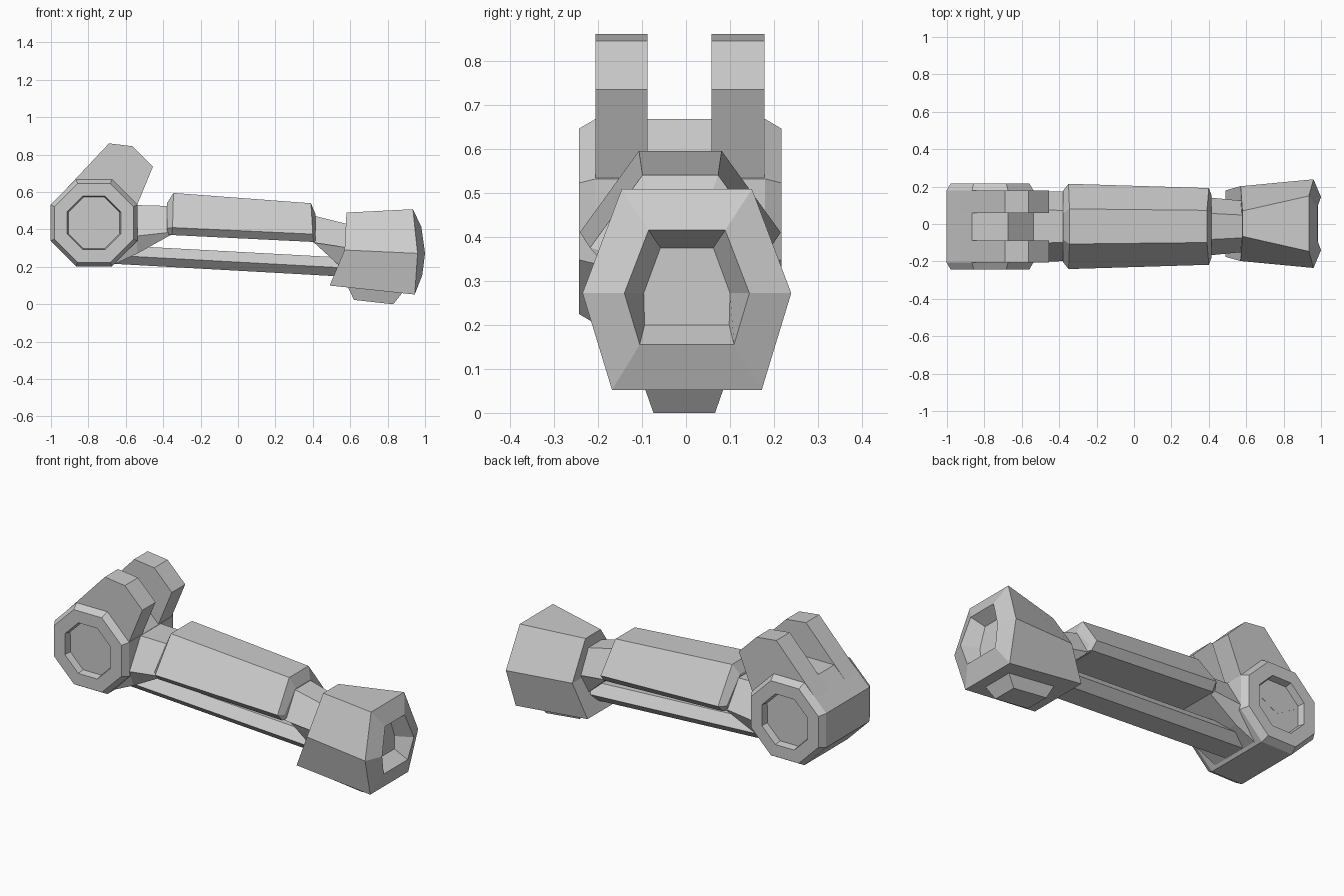
import bpy
from math import cos, sin, pi

YC = -0.013  # symmetry plane of the limb


def make(name, verts, faces):
    me = bpy.data.meshes.new(name)
    me.from_pydata(verts, [], faces)
    ob = bpy.data.objects.new(name, me)
    bpy.context.collection.objects.link(ob)
    bpy.context.view_layer.objects.active = ob
    bpy.ops.object.mode_set(mode='EDIT')
    bpy.ops.mesh.select_all(action='SELECT')
    bpy.ops.mesh.normals_make_consistent(inside=False)
    bpy.ops.object.mode_set(mode='OBJECT')
    return ob


def bridge(count, n):
    """Quads joining consecutive rings of n points."""
    return [(r * n + i, r * n + (i + 1) % n, (r + 1) * n + (i + 1) % n, (r + 1) * n + i)
            for r in range(count - 1) for i in range(n)]


def loft(name, sections, yc=YC):
    """Each section is levels of (x, half width, z), top to bottom, mirrored in y."""
    verts, k = [], len(sections[0])
    for s in sections:
        verts += [(x, yc - w, z) for x, w, z in s]
        verts += [(x, yc + w, z) for x, w, z in reversed(s)]
    n = 2 * k
    faces = bridge(len(sections), n)
    for base in (0, (len(sections) - 1) * n):
        faces += [(base + i, base + i + 1, base + n - 2 - i, base + n - 1 - i) for i in range(k - 1)]
    return make(name, verts, faces)


# Elbow barrel: octagon with bevelled rims and a recessed cup at each end
rings = [(-0.19, 0.140), (-0.19, 0.148), (-0.23, 0.155), (-0.23, 0.228), (-0.192, 0.252)]
rings += [(-y, r) for y, r in reversed(rings)]
verts = [(-0.77 + r * cos(pi / 8 + i * pi / 4), YC + y, 0.435 + r * sin(pi / 8 + i * pi / 4))
         for y, r in rings for i in range(8)]
last = (len(rings) - 1) * 8
make("elbow_barrel", verts, bridge(len(rings), 8) + [tuple(range(8)), tuple(range(last, last + 8))])

# Two prongs rising from the barrel
prong = [(-1.0, 0.53), (-0.69, 0.86), (-0.565, 0.845), (-0.455, 0.735), (-0.54, 0.53), (-0.77, 0.4)]
for name, y0, y1 in (("front_prong", -0.205, -0.087), ("back_prong", 0.058, 0.178)):
    verts = [(x, y, z) for y in (y0, y1) for x, z in prong]
    make(name, verts, bridge(2, 6) + [tuple(range(6)), tuple(range(6, 12))])

# Neck between barrel and forearm
loft("elbow_neck", [
    [(-0.66, 0.09, 0.53), (-0.66, 0.19, 0.36), (-0.66, 0.15, 0.215)],
    [(-0.54, 0.09, 0.53), (-0.54, 0.19, 0.365), (-0.54, 0.15, 0.27)],
    [(-0.36, 0.085, 0.525), (-0.36, 0.185, 0.385), (-0.36, 0.17, 0.37)]])

# Forearm shell with tapered ends
loft("forearm_shell", [
    [(-0.38, 0.07, 0.54), (-0.38, 0.19, 0.405), (-0.38, 0.17, 0.375)],
    [(-0.345, 0.094, 0.595), (-0.35, 0.228, 0.41), (-0.355, 0.19, 0.37)],
    [(0.39, 0.086, 0.54), (0.4, 0.205, 0.375), (0.405, 0.17, 0.333)],
    [(0.415, 0.065, 0.48), (0.415, 0.165, 0.365), (0.415, 0.14, 0.337)]])

# Wrist neck
loft("wrist_neck", [
    [(0.4, 0.07, 0.475), (0.4, 0.155, 0.33), (0.4, 0.13, 0.335)],
    [(0.6, 0.06, 0.425), (0.6, 0.135, 0.3), (0.56, 0.11, 0.19)]])

# Lower rod
loft("lower_rod", [
    [(-0.68, 0.065, 0.317), (-0.68, 0.11, 0.262), (-0.68, 0.065, 0.217)],
    [(0.56, 0.065, 0.25), (0.56, 0.11, 0.195), (0.56, 0.065, 0.148)]])

# Flared cuff with hollow end
loft("wrist_cuff", [
    [(0.58, 0.068, 0.49), (0.57, 0.2, 0.29), (0.49, 0.178, 0.10)],
    [(0.935, 0.148, 0.508), (0.96, 0.237, 0.272), (0.945, 0.17, 0.052)],
    [(0.98, 0.087, 0.415), (1.0, 0.142, 0.272), (0.985, 0.107, 0.155)],
    [(0.91, 0.06, 0.375), (0.91, 0.098, 0.272), (0.91, 0.096, 0.2)]], yc=0.002)

# Small keel under the cuff
loft("cuff_keel", [
    [(0.57, 0.105, 0.13), (0.62, 0.07, 0.023)],
    [(0.91, 0.105, 0.1), (0.83, 0.07, 0.0)]], yc=-0.004)
